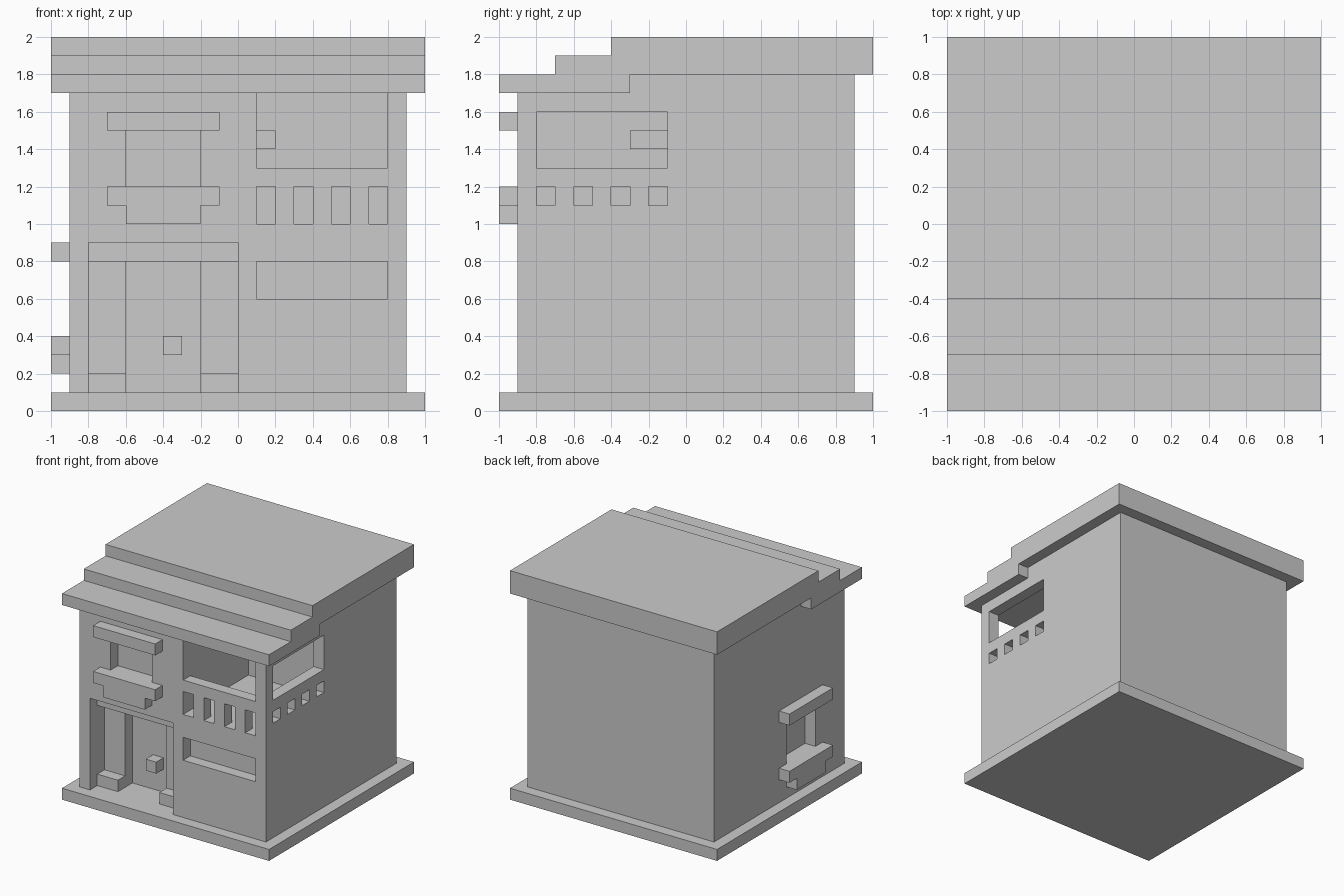
import bpy

if "Cube" in bpy.data.objects:
    bpy.data.objects.remove(bpy.data.objects["Cube"])


def prism(name, points, x0, x1):
    """Extrude a closed (y, z) profile from x0 to x1."""
    n = len(points)
    verts = [(x, y, z) for x in (x0, x1) for y, z in points]
    faces = [list(range(n))[::-1], list(range(n, 2 * n))]
    faces += [[i, (i + 1) % n, n + (i + 1) % n, n + i] for i in range(n)]
    mesh = bpy.data.meshes.new(name)
    mesh.from_pydata(verts, [], faces)
    obj = bpy.data.objects.new(name, mesh)
    bpy.context.collection.objects.link(obj)
    return obj


def box(name, x, y, z):
    """Box from (min, max) ranges on each axis."""
    return prism(name, [(y[0], z[0]), (y[1], z[0]), (y[1], z[1]), (y[0], z[1])], *x)


def cut(target, x, y, z):
    """Subtract a box from the target and discard the cutter."""
    cutter = box("cutter", x, y, z)
    cutter.hide_render = True
    mod = target.modifiers.new("cut", "BOOLEAN")
    mod.operation = "DIFFERENCE"
    mod.solver = "EXACT"
    mod.object = cutter
    bpy.context.view_layer.objects.active = target
    bpy.ops.object.modifier_apply(modifier=mod.name)
    bpy.data.objects.remove(cutter)


# Ground slab and stepped roof
box("base", (-1, 1), (-1, 1), (0, 0.1))
prism("roof", [(-1, 1.7), (-0.3, 1.7), (-0.3, 1.8), (1, 1.8), (1, 2), (-0.4, 2),
               (-0.4, 1.9), (-0.7, 1.9), (-0.7, 1.8), (-1, 1.8)], -1, 1)

# House body
body = box("house_body", (-0.9, 0.9), (-0.9, 0.9), (0.1, 1.8))

# Corner balcony room with its front and side openings
cut(body, (0.1, 0.8), (-0.8, 0), (1.0, 1.7))
cut(body, (0.1, 0.8), (-1, -0.75), (1.3, 1.7))
cut(body, (0.75, 1), (-0.8, -0.1), (1.3, 1.6))

# Balustrade slots on both balcony sides
for i in range(4):
    fx, sy = 0.1 + 0.2 * i, -0.8 + 0.2 * i
    cut(body, (fx, fx + 0.1), (-1, -0.75), (1.0, 1.2))
    cut(body, (0.75, 1), (sy, sy + 0.1), (1.1, 1.2))

# Wall panel, porch, door, front window and left window recesses
cut(body, (0.1, 0.8), (-1, -0.8), (0.6, 0.8))
cut(body, (-0.8, 0), (-1, -0.7), (0, 0.9))
cut(body, (-0.6, -0.2), (-0.75, -0.6), (0, 0.8))
cut(body, (-0.6, -0.2), (-1, -0.8), (1.2, 1.5))
cut(body, (-1, -0.8), (-0.5, -0.1), (0.4, 0.8))

# Porch trim
box("porch_lintel", (-0.8, 0), (-0.8, -0.7), (0.8, 0.9))
box("porch_block_left", (-0.8, -0.6), (-0.8, -0.7), (0.1, 0.2))
box("porch_block_right", (-0.2, 0), (-0.8, -0.7), (0.1, 0.2))
box("door_knob", (-0.4, -0.3), (-0.7, -0.6), (0.3, 0.4))

# Shelf in the balcony room
box("balcony_shelf", (0.1, 0.2), (-0.3, 0), (1.4, 1.5))

# Front window: lintel and T-shaped sill
out = (-1, -0.9)
box("front_window_lintel", (-0.7, -0.1), out, (1.5, 1.6))
box("front_window_sill", (-0.7, -0.1), out, (1.1, 1.2))
box("front_window_bracket", (-0.6, -0.2), out, (1.0, 1.1))

# Left window: same trim on the side wall
box("left_window_lintel", out, (-0.6, 0), (0.8, 0.9))
box("left_window_sill", out, (-0.6, 0), (0.3, 0.4))
box("left_window_bracket", out, (-0.5, -0.1), (0.2, 0.3))
